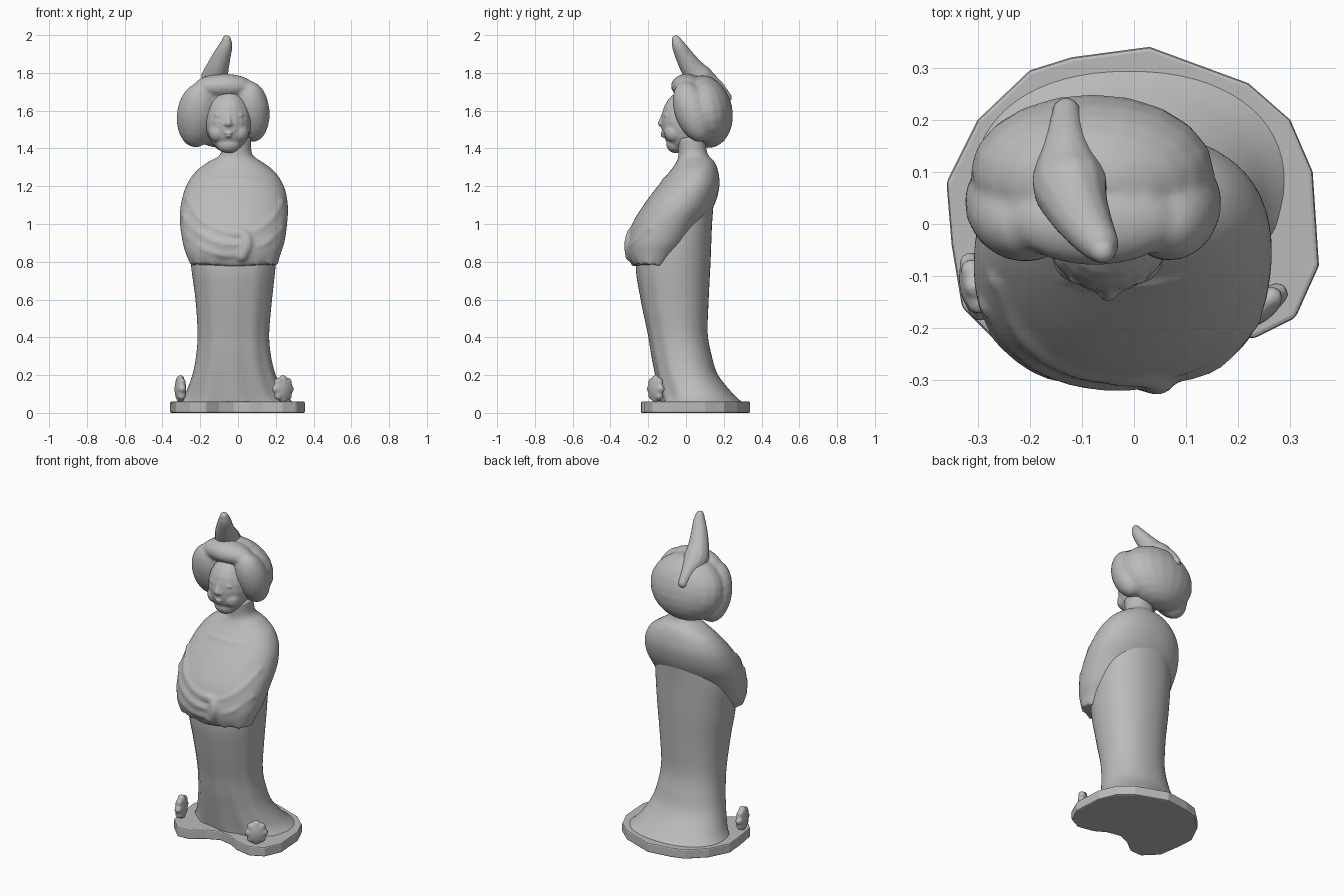
import bpy, bmesh
from math import sin, cos, pi, copysign
from mathutils import Matrix, Vector, Euler

cube = bpy.data.objects.get("Cube")
if cube:
    bpy.data.objects.remove(cube, do_unlink=True)

stone = bpy.data.materials.new("grey stone")
stone.use_nodes = True
GREY = (0.5, 0.5, 0.5, 1)
stone.diffuse_color = GREY
stone.node_tree.nodes["Principled BSDF"].inputs["Base Color"].default_value = GREY


def spline(points, steps):
    """Smooth curve through points of any dimension."""
    out = []
    last = len(points) - 1
    for i in range(last):
        a, b, c, d = (points[min(max(i + k, 0), last)] for k in (-1, 0, 1, 2))
        for s in range(steps):
            t = s / steps
            out.append([q + t / 2 * (r - p + t * (2*p - 5*q + 4*r - w + t * (3*(q - r) + w - p)))
                        for p, q, r, w in zip(a, b, c, d)])
    return out + [list(points[-1])]


def ball(bm, centre, radii, rot=(0, 0, 0)):
    m = Matrix.LocRotScale(Vector(centre), Euler(rot), Vector(radii))
    bmesh.ops.create_uvsphere(bm, u_segments=20, v_segments=12, radius=1, matrix=m)


def skin(bm, rows):
    """Closed surface over rows of positions."""
    rows = [[bm.verts.new(co) for co in row] for row in rows]
    count = len(rows[0])
    for low, high in zip(rows, rows[1:]):
        for k in range(count):
            n = (k + 1) % count
            bm.faces.new((low[k], low[n], high[n], high[k]))
    bm.faces.new(rows[0][::-1])
    bm.faces.new(rows[-1])


def chain(bm, points, steps=5, sides=12):
    """Round-ended tube through (x, y, z, radius) points."""
    path = spline(points, steps)
    rows = []
    for i, (x, y, z, r) in enumerate(path):
        ahead, behind = path[min(i + 1, len(path) - 1)], path[max(i - 1, 0)]
        along = (Vector(ahead[:3]) - Vector(behind[:3])).normalized()
        across = along.cross(Vector((0, 1, 0))).normalized()
        up = along.cross(across)
        rows.append([Vector((x, y, z)) + r * (cos(a) * across + sin(a) * up)
                     for a in (2 * pi * k / sides for k in range(sides))])
    skin(bm, rows)
    for x, y, z, r in (path[0], path[-1]):
        ball(bm, (x, y, z), (r, r, r))


def loft(bm, rings, power, warp, steps=5, segments=64):
    """Closed skin over (z, left, right, front, back) sections."""
    rows = []
    for z, x0, x1, y0, y1 in spline(rings, steps):
        row = []
        for k in range(segments):
            a = 2 * pi * k / segments
            u = copysign(abs(cos(a)) ** (2 / power), cos(a))
            v = copysign(abs(sin(a)) ** (2 / power), sin(a))
            f, dz = warp(a, z)
            row.append(((x0 + x1) / 2 + f * u * (x1 - x0) / 2,
                        (y0 + y1) / 2 + f * v * (y1 - y0) / 2, z + dz))
        rows.append(row)
    skin(bm, rows)


def finish(name, bm, voxel=0, smooth=0):
    bmesh.ops.recalc_face_normals(bm, faces=bm.faces[:])
    mesh = bpy.data.meshes.new(name)
    bm.to_mesh(mesh)
    bm.free()
    mesh.materials.append(stone)
    for p in mesh.polygons:
        p.use_smooth = True
    ob = bpy.data.objects.new(name, mesh)
    bpy.context.collection.objects.link(ob)
    if voxel:
        blend = ob.modifiers.new("blend", 'REMESH')
        blend.mode = 'VOXEL'
        blend.voxel_size = voxel
        blend.use_smooth_shade = True
        soften = ob.modifiers.new("soften", 'SMOOTH')
        soften.iterations = smooth
    return ob


# Base plate, notched at the front
outline = [(-.36, .08), (-.35, -.04), (-.33, -.16), (-.25, -.24), (-.17, -.235), (-.1, -.18),
           (-.02, -.145), (.06, -.16), (.13, -.2), (.23, -.22), (.31, -.18), (.355, -.08),
           (.343, .1), (.3, .2), (.22, .27), (.03, .34), (-.12, .32), (-.2, .295), (-.3, .2)]
bm = bmesh.new()
skin(bm, [[(x, y, z) for x, y in outline] for z in (0, .06)])
plate = finish("base_plate", bm)
edge = plate.modifiers.new("edge", 'BEVEL')
edge.width = .008
edge.segments = 2
for p in plate.data.polygons:
    p.use_smooth = False


# Long gown with soft folds on its lower front
def gown_folds(a, z):
    front = max(0, -sin(a)) * max(0, 1 - z)
    return 1 + .03 * front * sin(11 * a), 0


gown = [(.05, -.315, .3, -.13, .305), (.1, -.28, .25, -.14, .25), (.2, -.242, .2, -.16, .17),
        (.3, -.222, .175, -.18, .137), (.42, -.214, .165, -.2, .115), (.6, -.225, .18, -.238, .12),
        (.8, -.25, .2, -.265, .13), (1, -.25, .2, -.22, .138), (1.15, -.2, .16, -.12, .15)]
POWER = 2.2
bm = bmesh.new()
loft(bm, gown, POWER, gown_folds)
finish("gown", bm)

# Upper robe: shoulders, joined sleeves and neck
robe = [(.785, -.25, .21, -.285, -.08), (.84, -.275, .225, -.31, -.02), (.9, -.292, .245, -.312, .03),
        (1, -.307, .26, -.285, .09), (1.1, -.303, .264, -.225, .15), (1.2, -.275, .243, -.15, .177),
        (1.28, -.222, .192, -.085, .17), (1.33, -.155, .125, -.05, .15),
        (1.37, -.092, .075, -.04, .115), (1.46, -.09, .07, -.05, .1)]


def on_robe(x, z, r, sink):
    """Point on the robe front, sunk by part of its radius."""
    for a, b in zip(robe, robe[1:]):
        if a[0] <= z <= b[0]:
            t = (z - a[0]) / (b[0] - a[0])
            _, x0, x1, y0, y1 = (p + t * (q - p) for p, q in zip(a, b))
            u = min(1, abs(2 * x - x0 - x1) / (x1 - x0))
            y = (y0 + y1) / 2 - (y1 - y0) / 2 * (1 - u ** POWER) ** (1 / POWER)
            return x, y + sink * r, z, r


def hem(a, z):
    return 1, .01 * sin(13 * a) * max(0, 1 - (z - .785) / .05)


bm = bmesh.new()
loft(bm, robe, POWER, hem)
folds = [
    [(-.26, 1.13, .02), (-.2, 1.03, .028), (-.1, .965, .03), (0, .95, .03), (.04, .92, .026)],
    [(-.28, 1.03, .02), (-.2, .95, .025), (-.1, .9, .025), (0, .89, .025)],
    [(-.26, .93, .015), (-.18, .87, .02), (-.08, .84, .02), (0, .84, .02)],
    [(.23, 1.12, .015), (.18, 1.03, .02), (.11, .97, .022), (.05, .95, .022)],
    [(.23, .98, .015), (.16, .91, .02), (.1, .88, .018)],
]
for path in folds:
    chain(bm, [on_robe(x, z, r, .65) for x, z, r in path])
# Draped cuff over the hands
chain(bm, [on_robe(x, z, r, .4) for x, z, r in
           [(-.03, .95, .025), (.03, .945, .032), (.045, .89, .036), (.02, .83, .03)]])
# Neckline
chain(bm, [on_robe(x, 1.235, .008, .2) for x in (-.13, -.08, -.02, .04, .09)])
finish("upper_robe", bm, .011, 3)

# Head with face details
MID = -.05
bm = bmesh.new()
ball(bm, (MID, -.01, 1.54), (.122, .122, .165))
ball(bm, (MID, -.055, 1.425), (.065, .05, .05))
chain(bm, [(MID, -.105, 1.61, .012), (MID, -.12, 1.57, .013), (MID, -.131, 1.533, .018)])
ball(bm, (MID, -.12, 1.482), (.022, .016, .008))
ball(bm, (MID, -.115, 1.466), (.017, .018, .009))
for side in (-1, 1):
    ball(bm, (MID + side * .016, -.125, 1.528), (.012, .012, .01))
    ball(bm, (MID + side * .052, -.107, 1.575), (.025, .01, .009))
    ball(bm, (MID + side * .055, -.06, 1.485), (.052, .055, .055))
finish("head", bm, .006, 2)

# Wide hair with side lobes and a fringe roll
bm = bmesh.new()
ball(bm, (-.08, .1, 1.595), (.235, .147, .195), (.2, 0, 0))
ball(bm, (-.215, .035, 1.575), (.11, .095, .178), (.35, .1, 0))
ball(bm, (.072, .035, 1.595), (.096, .095, .168), (.35, -.08, 0))
ball(bm, (-.075, .005, 1.73), (.16, .085, .065))
finish("hair", bm, .011, 5)

# Upswept topknot
bm = bmesh.new()
chain(bm, [(-.13, .215, 1.67, .028), (-.13, .16, 1.725, .042), (-.125, .085, 1.765, .072),
           (-.11, .035, 1.82, .062), (-.085, -.01, 1.89, .048), (-.064, -.04, 1.945, .036),
           (-.06, -.052, 1.975, .025)])
finish("topknot", bm, .008, 3)

# Scalloped upturned shoe tips
for name, x, y, turn in (("left_shoe_tip", .238, -.16, -.95), ("right_shoe_tip", -.305, -.12, .2)):
    bm = bmesh.new()
    ball(bm, (x, y, .125), (.03, .058, .068), (0, 0, turn))
    for k in range(8):
        a = 2 * pi * k / 8
        rim = Matrix.Rotation(turn, 3, 'Z') @ Vector((0, .045 * cos(a), .052 * sin(a)))
        ball(bm, Vector((x, y, .127)) + rim, (.022, .022, .022))
    finish(name, bm, .008, 2)
